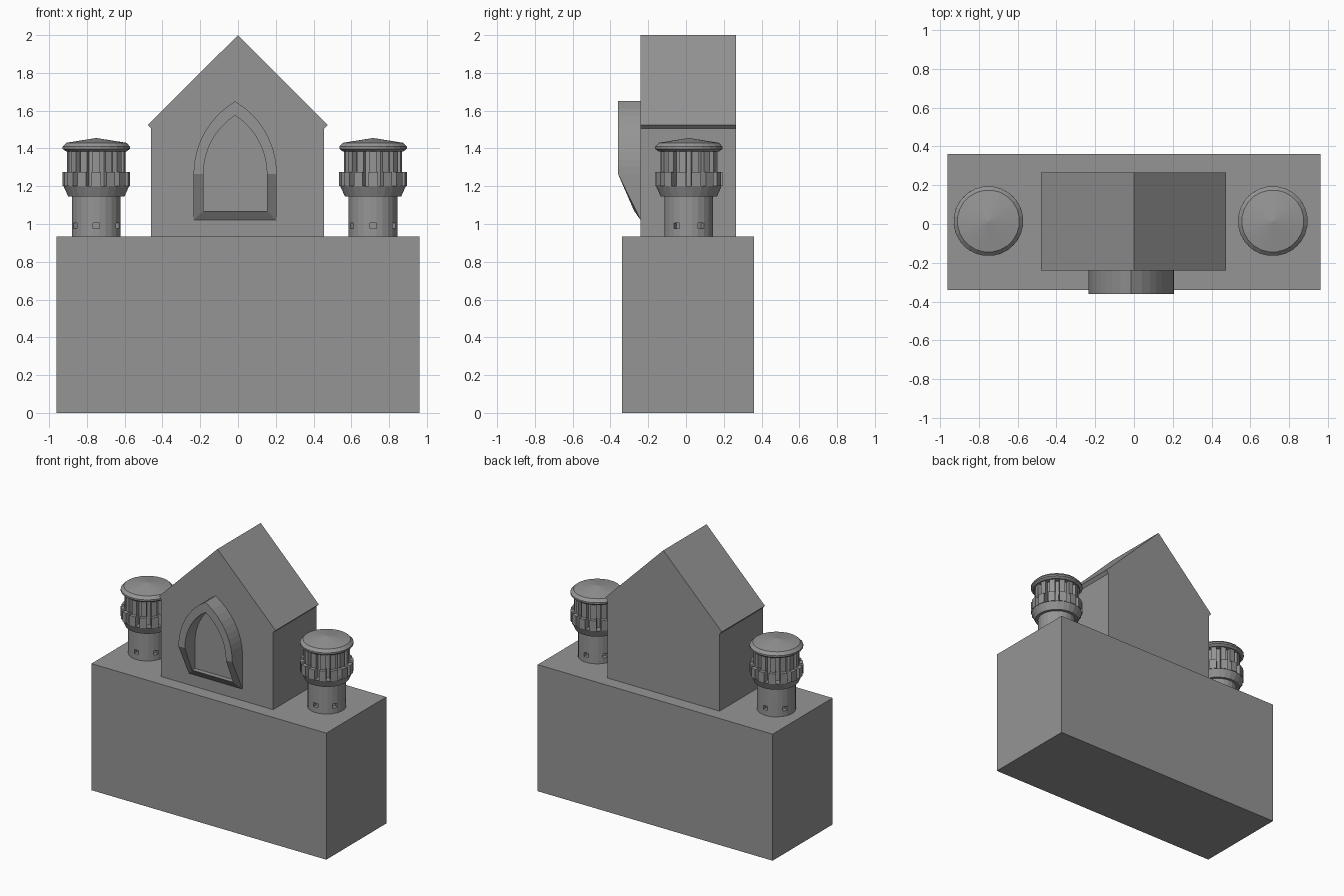
import bpy
import bmesh
from math import pi, sin, cos, sqrt

if "Cube" in bpy.data.objects:
    bpy.data.objects.remove(bpy.data.objects["Cube"], do_unlink=True)

stone = bpy.data.materials.new("grey stone")
stone.use_nodes = True
GREY = (0.3, 0.3, 0.3, 1)
stone.diffuse_color = GREY
stone.node_tree.nodes["Principled BSDF"].inputs["Base Color"].default_value = GREY


def finish(name, bm):
    bmesh.ops.recalc_face_normals(bm, faces=bm.faces[:])
    mesh = bpy.data.meshes.new(name)
    bm.to_mesh(mesh)
    bm.free()
    mesh.materials.append(stone)
    obj = bpy.data.objects.new(name, mesh)
    bpy.context.collection.objects.link(obj)
    return obj


def prism(name, outline, y0, y1):
    """Extrude an x-z outline along y."""
    bm = bmesh.new()
    front = [bm.verts.new((x, y0, z)) for x, z in outline]
    back = [bm.verts.new((x, y1, z)) for x, z in outline]
    bm.faces.new(front)
    bm.faces.new(back)
    bridge(bm, front, back)
    return finish(name, bm)


def bridge(bm, a, b):
    n = len(a)
    for i in range(n):
        j = (i + 1) % n
        bm.faces.new((a[i], a[j], b[j], b[i]))


# Plinth and gabled house
prism("plinth", [(-0.96, 0), (0.96, 0), (0.96, 0.935), (-0.96, 0.935)], -0.34, 0.36)
prism("gabled_house", [(-0.46, 0.935), (0.455, 0.935), (0.455, 1.505), (0.475, 1.525),
                       (0, 2), (-0.478, 1.525), (-0.46, 1.505)], -0.24, 0.265)


# Pointed window surround with a sloping lower half
def arch(half, base, spring, apex, steps=10):
    rise = apex - spring
    c = (rise * rise - half * half) / (2 * half)
    side = [(half, base)]
    for i in range(steps):
        h = rise * i / steps
        side.append((sqrt((c + half) ** 2 - h * h) - c, spring + h))
    return side + [(0, apex)] + [(-x, z) for x, z in reversed(side)]


def depth(z):
    if z >= 1.255:
        return -0.36
    if z >= 1.07:
        return -0.275 - 0.085 * (z - 1.07) / 0.185
    return -0.24


def window_surround():
    bm = bmesh.new()
    rings = []
    for outline in (arch(0.22, 1.02, 1.265, 1.65), arch(0.168, 1.07, 1.265, 1.575)):
        face = [bm.verts.new((x - 0.015, depth(z), z)) for x, z in outline]
        back = [bm.verts.new((x - 0.015, -0.235, z)) for x, z in outline]
        bridge(bm, face, back)
        rings.append((face, back))
    bridge(bm, rings[0][0], rings[1][0])
    bridge(bm, rings[0][1], rings[1][1])
    finish("window_surround", bm)


window_surround()


# Round turrets
def polar(r, a, z):
    return (r * sin(a), -r * cos(a), z)


def lathe(bm, profile, sides=24):
    rings = []
    for r, z in profile:
        rings.append([bm.verts.new(polar(r, (i + 0.5) * 2 * pi / sides, z)) for i in range(sides)])
    for a, b in zip(rings, rings[1:]):
        bridge(bm, a, b)
    bm.faces.new(rings[0])
    bm.faces.new(rings[-1])


def blocks(bm, count, fill, r_in, r_out, z0, z1):
    """Ring of wedge-shaped blocks with gaps between them."""
    for k in range(count):
        mid = k * 2 * pi / count
        w = fill * pi / count
        lower, upper = [[bm.verts.new(polar(r, mid + s * w, z))
                         for r, s in ((r_in, -1), (r_out, -1), (r_out, 1), (r_in, 1))]
                        for z in (z0, z1)]
        bm.faces.new(lower)
        bm.faces.new(upper)
        bridge(bm, lower, upper)


def turret(side, x):
    # shaft with small recessed openings
    bm = bmesh.new()
    lathe(bm, [(0.13, z) for z in (0.935, 0.975, 1.005, 1.15)])
    bmesh.ops.recalc_face_normals(bm, faces=bm.faces[:])
    bm.faces.ensure_lookup_table()
    openings = [bm.faces[24 + i] for i in range(3, 24, 4)]
    for f in bmesh.ops.extrude_discrete_faces(bm, faces=openings)["faces"]:
        bmesh.ops.translate(bm, verts=f.verts[:], vec=f.normal * -0.03)
    parts = [finish(side + "_turret_shaft", bm)]

    # corbelled parapet with merlons
    bm = bmesh.new()
    lathe(bm, [(0.15, 1.145), (0.175, 1.2), (0.13, 1.2)])
    blocks(bm, 14, 0.62, 0.13, 0.18, 1.2, 1.275)
    parts.append(finish(side + "_turret_parapet", bm))

    # lantern piers around a core
    bm = bmesh.new()
    lathe(bm, [(0.125, 1.15), (0.125, 1.39)])
    blocks(bm, 14, 0.55, 0.12, 0.155, 1.2, 1.39)
    parts.append(finish(side + "_turret_lantern", bm))

    # shallow conical cap
    bm = bmesh.new()
    lathe(bm, [(0.163, 1.385), (0.18, 1.398), (0.18, 1.41), (0.16, 1.43), (0.002, 1.455)])
    parts.append(finish(side + "_turret_cap", bm))
    for p in parts:
        p.location = (x, 0.015, 0)


turret("right", -0.75)
turret("left", 0.715)
